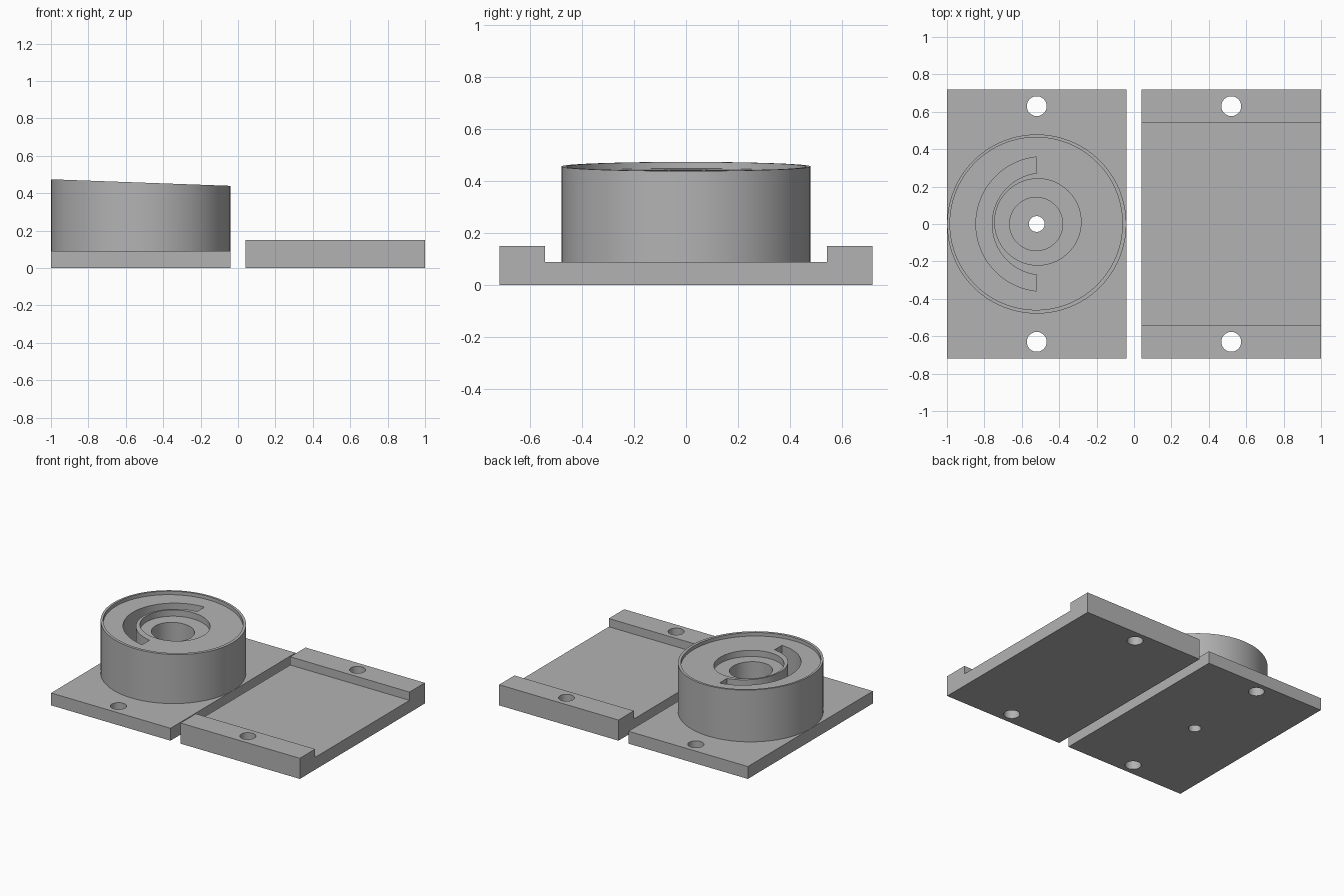
import bpy, bmesh, math

old = bpy.data.objects.get("Cube")
if old:
    bpy.data.objects.remove(old, do_unlink=True)

grey = bpy.data.materials.new("plain grey")
grey.use_nodes = True
colour = (0.45, 0.45, 0.45, 1)
grey.diffuse_color = colour
grey.node_tree.nodes["Principled BSDF"].inputs["Base Color"].default_value = colour

CX = 0.52            # distance of each half from the middle
BASE = 0.09          # base plate thickness
SLOPE = -0.0365      # tilt of the housing top


def flat(z):
    return lambda x: z


def tilted(offset):
    return lambda x: 0.457 + SLOPE * (x + CX) + offset


def arc(cx, cy, r, start=0, end=360, n=96):
    """Points on an arc; a full turn leaves out the repeated last point."""
    count = n if end - start == 360 else n + 1
    angles = [math.radians(start + (end - start) * i / n) for i in range(count)]
    return [(cx + r * math.cos(a), cy + r * math.sin(a)) for a in angles]


def rect(x0, x1, y0, y1):
    return [(x0, y0), (x1, y0), (x1, y1), (x0, y1)]


def prism(name, outline, bottom, top):
    """Solid between two height functions over a closed outline."""
    bm = bmesh.new()
    low = [bm.verts.new((x, y, bottom(x))) for x, y in outline]
    high = [bm.verts.new((x, y, top(x))) for x, y in outline]
    bm.faces.new(low[::-1])
    bm.faces.new(high)
    n = len(outline)
    for i in range(n):
        j = (i + 1) % n
        bm.faces.new((low[i], low[j], high[j], high[i]))
    bmesh.ops.recalc_face_normals(bm, faces=bm.faces)
    mesh = bpy.data.meshes.new(name)
    bm.to_mesh(mesh)
    bm.free()
    mesh.materials.append(grey)
    obj = bpy.data.objects.new(name, mesh)
    bpy.context.collection.objects.link(obj)
    return obj


def activate(obj):
    bpy.ops.object.select_all(action='DESELECT')
    obj.select_set(True)
    bpy.context.view_layer.objects.active = obj


def cut(obj, outline, bottom, top):
    cutter = prism("cutter", outline, bottom, top)
    cutter.hide_render = True
    mod = obj.modifiers.new("cut", 'BOOLEAN')
    mod.operation = 'DIFFERENCE'
    mod.solver = 'EXACT'
    mod.object = cutter
    activate(obj)
    bpy.ops.object.modifier_apply(modifier=mod.name)
    bpy.data.objects.remove(cutter, do_unlink=True)


# Two plates: a flat base and a channelled cover
base_plate = prism("base_plate", rect(-1, -0.04, -0.718, 0.718), flat(0), flat(BASE))
cover_plate = prism("cover_plate", rect(0.04, 1, -0.718, 0.718), flat(0), flat(0.15))
cut(cover_plate, rect(0, 1.1, -0.542, 0.542), flat(BASE), flat(0.3))

# Bolt holes
for plate, x in ((base_plate, -CX), (cover_plate, CX)):
    for y in (-0.63, 0.63):
        cut(plate, arc(x, y, 0.053, n=48), flat(-0.1), flat(0.3))

# Small centre hole through the base
cut(base_plate, arc(-CX, 0, 0.042, n=48), flat(-0.1), flat(0.3))

# Round housing with a tilted top, standing on the base plate
housing = prism("round_housing", arc(-CX, 0, 0.479, n=128), flat(BASE), tilted(0))
cut(housing, arc(-0.523, 0.002, 0.461, n=128), tilted(-0.025), tilted(0.2))   # rim recess
cut(housing, arc(-0.514, 0.011, 0.231), tilted(-0.07), tilted(0.2))           # stepped seat
cut(housing, arc(-0.523, 0, 0.142), flat(0), flat(0.7))                       # centre bore

# Curved slot on one side of the seat
lim_out, lim_in = 95.6, 97.3
slot = (arc(-0.485, 0, 0.36, lim_out, 360 - lim_out, 64)
        + arc(-0.485, 0, 0.275, lim_in, 360 - lim_in, 64)[::-1])
cut(housing, slot, flat(0.15), flat(0.7))

for obj in (base_plate, cover_plate, housing):
    activate(obj)
    bpy.ops.object.shade_smooth_by_angle(angle=math.radians(30))
